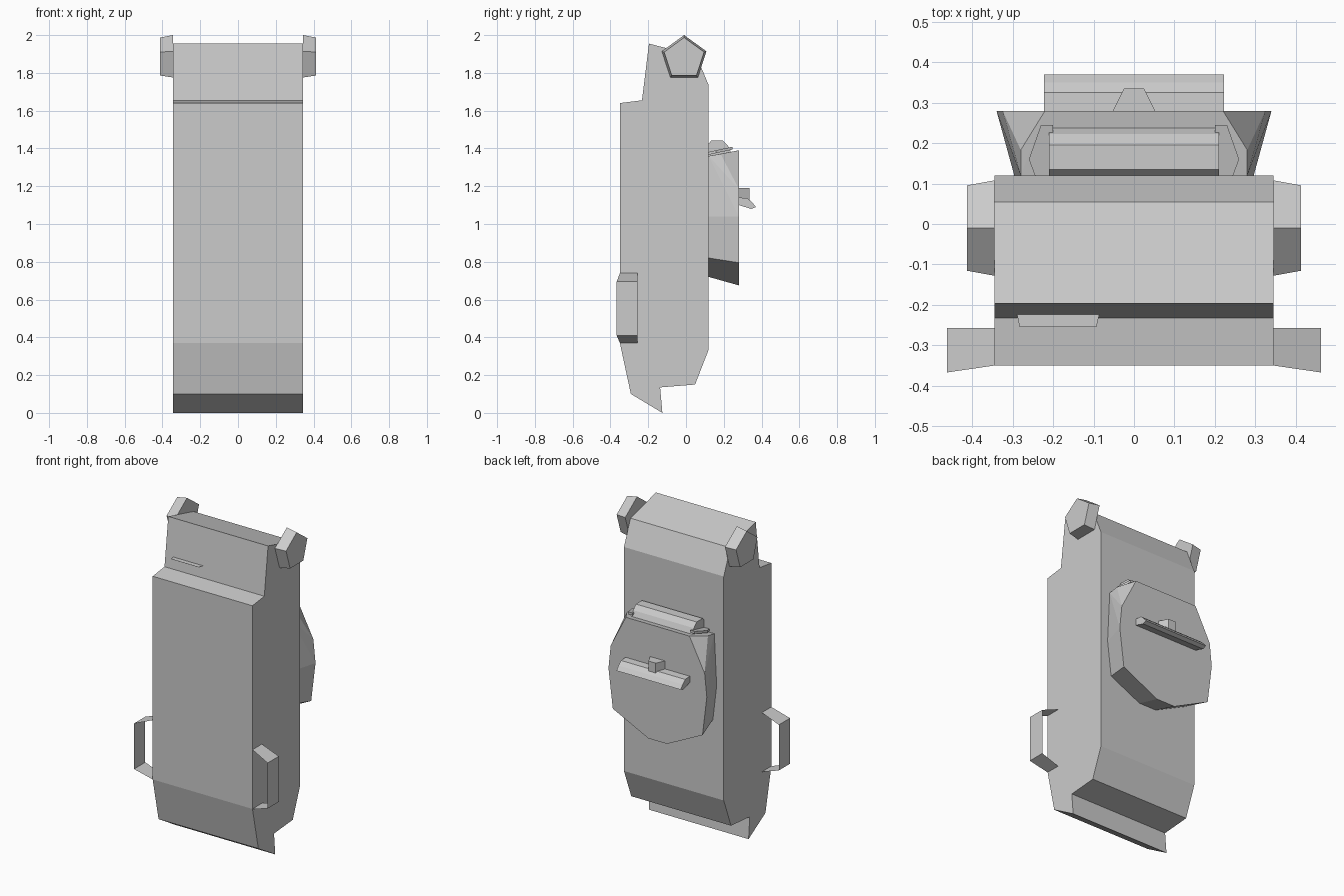
import bpy, bmesh, math

if "Cube" in bpy.data.objects:
    bpy.data.objects.remove(bpy.data.objects["Cube"])


def make(name, verts, faces=None):
    """Mesh from vertices and faces; without faces, the convex hull."""
    bm = bmesh.new()
    vs = [bm.verts.new(v) for v in verts]
    if faces:
        for f in faces:
            bm.faces.new([vs[i] for i in f])
    else:
        bmesh.ops.convex_hull(bm, input=vs)
        bmesh.ops.dissolve_limit(bm, angle_limit=0.02, verts=bm.verts, edges=bm.edges)
    bmesh.ops.recalc_face_normals(bm, faces=bm.faces)
    me = bpy.data.meshes.new(name)
    bm.to_mesh(me)
    bm.free()
    ob = bpy.data.objects.new(name, me)
    bpy.context.collection.objects.link(ob)
    return ob


def loft(name, a, b):
    """Solid between two rings with equal point counts."""
    n = len(a)
    faces = [range(n), range(2 * n - 1, n - 1, -1)]
    faces += [(i, (i + 1) % n, (i + 1) % n + n, i + n) for i in range(n)]
    return make(name, a + b, faces)


def extrude_x(name, profile, x0, x1):
    return loft(name, [(x0, y, z) for y, z in profile], [(x1, y, z) for y, z in profile])


# Main body: side profile across the full width
body = [(-0.35, 0.37), (-0.35, 1.64), (-0.233, 1.655), (-0.196, 1.955),
        (0.055, 1.89), (0.12, 1.735), (0.12, 0.335), (0.048, 0.15),
        (-0.137, 0.135), (-0.125, 0.0), (-0.292, 0.1)]
extrude_x("body", body, -0.345, 0.345)

# Thin ledge on the upper front
make("front_ledge", [(-0.29, -0.22, 1.727), (-0.085, -0.22, 1.727),
                     (-0.093, -0.255, 1.727), (-0.283, -0.255, 1.727)], [(0, 1, 2, 3)])


def pentagon(x, r):
    return [(x, -0.01 + r * math.sin(i * math.tau / 5), 1.876 + r * math.cos(i * math.tau / 5))
            for i in range(5)]


for s, side in ((-1, "left"), (1, "right")):
    # Tapered five-sided shoulder knobs
    loft(f"{side}_shoulder_knob", pentagon(s * 0.345, 0.124), pentagon(s * 0.413, 0.111))

    # Bent sheet side handles
    path = [(0.345, 0.74, -0.35), (0.462, 0.695, -0.367), (0.462, 0.41, -0.367), (0.345, 0.37, -0.35)]
    verts = [(s * x, y, z) for x, z, yf in path for y in (yf, -0.257)]
    make(f"{side}_side_handle", verts, [(2 * i, 2 * i + 1, 2 * i + 3, 2 * i + 2) for i in range(3)])

    # Thin brackets at the ends of the roll
    outline = [(0.20, 0.12), (0.245, 0.12), (0.26, 0.16), (0.23, 0.245), (0.20, 0.245)]
    loft(f"{side}_roll_bracket",
         [(s * x, y, 1.34 + 0.22 * y) for x, y in outline],
         [(s * x, y, 1.355 + 0.22 * y) for x, y in outline])

# Faceted pack on the back, flaring outwards, with cut upper corners
outer = [(0.22, 1.39), (0.325, 1.185), (0.34, 1.04), (0.31, 0.795), (0.065, 0.675)]
inner = [(0.28, 1.36), (0.288, 1.2), (0.296, 1.04), (0.27, 0.82), (0.06, 0.72)]
pack = []
for s in (-1, 1):
    pack += [(s * x, 0.28, z) for x, z in outer]
    pack += [(s * x, 0.12, z) for x, z in inner]
    pack.append((s * 0.28, 0.183, 1.371))
make("back_pack", pack)

# Rolled bar on top of the pack
extrude_x("top_roll", [(0.12, 1.36), (0.12, 1.425), (0.135, 1.443), (0.195, 1.443),
                       (0.222, 1.415), (0.238, 1.38)], -0.21, 0.21)

# Grip bar with tapered ends on the pack face
grip = [(0.28, 1.14), (0.325, 1.137), (0.35, 1.115), (0.37, 1.09), (0.345, 1.08), (0.28, 1.10)]
extrude_x("grip_bar", grip, -0.222, 0.222)

# Latch above the grip
latch = [(-0.052, 0.28), (-0.025, 0.335), (0.025, 0.335), (0.052, 0.28)]
loft("grip_latch", [(x, y, 1.12) for x, y in latch], [(x, y, 1.19) for x, y in latch])
